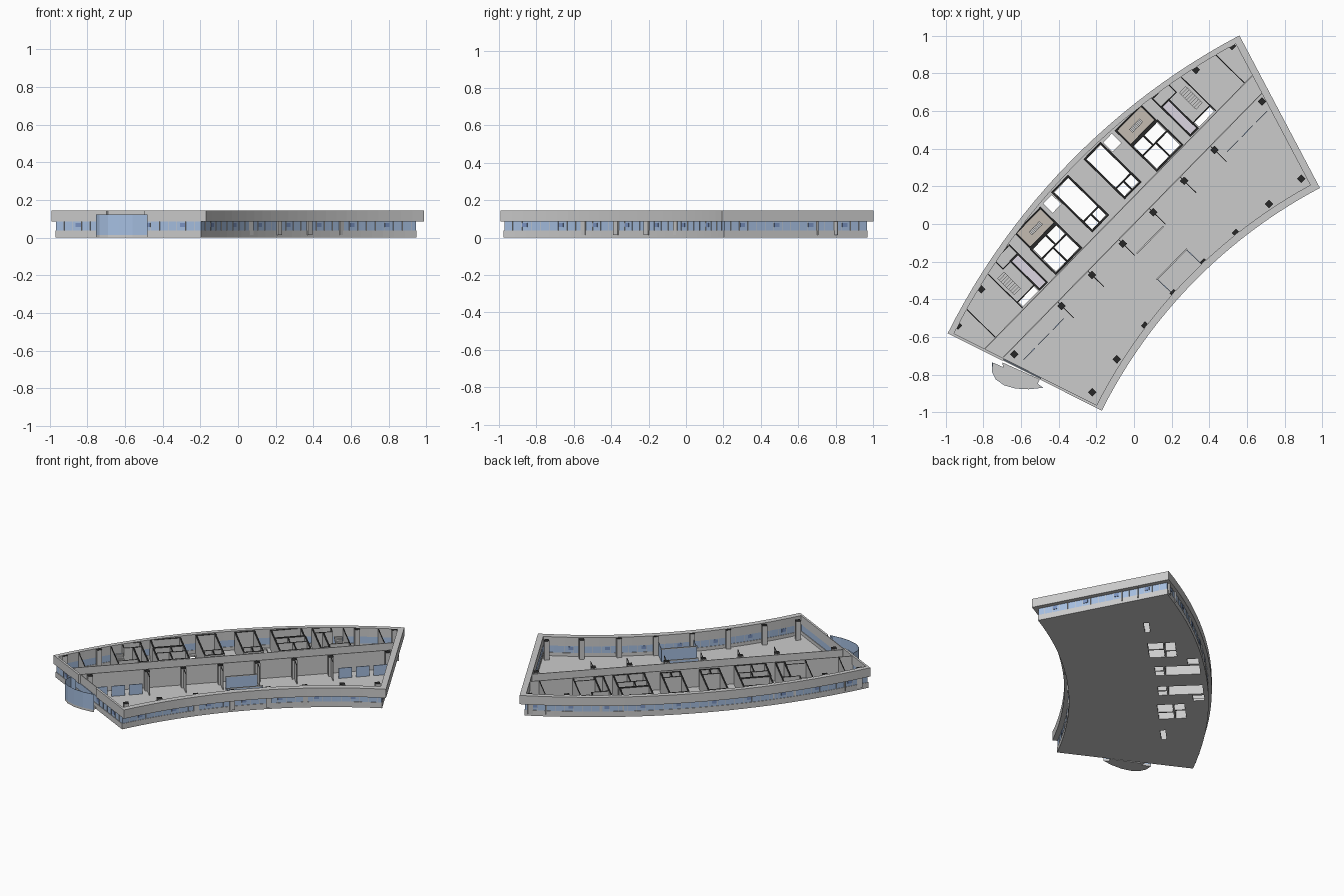
import bpy, bmesh, math
from mathutils import Matrix, Vector

if "Cube" in bpy.data.objects:
    bpy.data.objects.remove(bpy.data.objects["Cube"])

# Local frame: u runs along the building, v points to the outer arc; turned into place at the end
TURN = math.radians(45.6)
CV, RO, RI, H = -3.154, 3.628, 2.712, math.radians(17.77)
FLOOR, TOP = 0.015, 0.142


def mat(name, rgb):
    m = bpy.data.materials.new(name)
    m.diffuse_color = (*rgb, 1)
    m.use_nodes = True
    m.node_tree.nodes["Principled BSDF"].inputs["Base Color"].default_value = m.diffuse_color
    return m


GREY = mat("plain_grey", (0.6, 0.6, 0.6))
DARK = mat("cut_black", (0.02, 0.02, 0.02))
GLASS = mat("glass_blue", (0.38, 0.52, 0.75))
PANE = mat("pane_blue", (0.2, 0.3, 0.55))
BEIGE = mat("floor_beige", (0.55, 0.5, 0.44))
LILAC = mat("floor_lilac", (0.72, 0.67, 0.76))
PALE = mat("floor_pale", (0.7, 0.71, 0.68))


def finish(name, bm, m=GREY, dark_top=False):
    bmesh.ops.recalc_face_normals(bm, faces=bm.faces)
    if dark_top:
        for f in bm.faces:
            f.material_index = 1 if f.normal.z > 0.9 else 0
    me = bpy.data.meshes.new(name)
    bm.to_mesh(me)
    bm.free()
    me.materials.append(m)
    if dark_top:
        me.materials.append(DARK)
    ob = bpy.data.objects.new(name, me)
    ob.rotation_euler.z = TURN
    bpy.context.collection.objects.link(ob)
    return ob


def box(bm, u0, u1, v0, v1, z0, z1):
    M = Matrix.Translation(((u0 + u1) / 2, (v0 + v1) / 2, (z0 + z1) / 2))
    M = M @ Matrix.Diagonal((abs(u1 - u0), abs(v1 - v0), z1 - z0, 1))
    bmesh.ops.create_cube(bm, size=1, matrix=M)


def boxes(name, rects, z0, z1, m=GREY, dark_top=False, mirror=True):
    bm = bmesh.new()
    for u0, u1, v0, v1 in rects:
        for s in ((1, -1) if mirror else (1,)):
            box(bm, s * u0, s * u1, v0, v1, z0, z1)
    return finish(name, bm, m, dark_top)


def prism(name, pts, z0, z1, m=GREY):
    bm = bmesh.new()
    f = bm.faces.new([bm.verts.new((x, y, z0)) for x, y in pts])
    g = bmesh.ops.extrude_face_region(bm, geom=[f])["geom"]
    bmesh.ops.translate(bm, vec=(0, 0, z1 - z0), verts=[e for e in g if isinstance(e, bmesh.types.BMVert)])
    return finish(name, bm, m)


def polar(r, a):
    return (r * math.sin(a), CV + r * math.cos(a))


def sector(outer, inner, left, right, notch=0, n=24):
    """Outline of the curved plan, moved in by a distance on each side."""
    ro, ri = RO - outer, RI + inner
    lo = lambda r, e=left: -H + math.asin(e / r)
    hi = lambda r: H - math.asin(right / r)
    pts = [polar(ro, lo(ro) + (hi(ro) - lo(ro)) * i / n) for i in range(n + 1)]
    pts += [polar(ri, hi(ri) + (lo(ri) - hi(ri)) * i / n) for i in range(n + 1)]
    for r, d in ((3.078, 0), (3.082, notch), (3.298, notch), (3.302, 0)):
        pts.append(polar(r, lo(r, left + d)))
    return pts


def ring(name, a, b, z0, z1, m=GREY):
    bm = bmesh.new()
    loops = [[bm.verts.new((x, y, z)) for x, y in p] for p, z in ((a, z0), (a, z1), (b, z1), (b, z0))]
    n = len(a)
    for k in range(4):
        p, q = loops[k], loops[(k + 1) % 4]
        for i in range(n):
            bm.faces.new((p[i], p[(i + 1) % n], q[(i + 1) % n], q[i]))
    return finish(name, bm, m)


# Facade: base wall, ribbon window, overhanging parapet
inside = sector(0.03, 0.038, 0.014, 0.038)
ring("base_wall", sector(0.02, 0.029, 0.003, 0.028), inside, 0, 0.038)
ring("ribbon_glass", sector(0.023, 0.032, 0.006, 0.031), sector(0.027, 0.035, 0.01, 0.034), 0.038, 0.085, GLASS)
ring("parapet", sector(0, 0, 0, 0, 0.01), inside, 0.085, 0.145)


# Mullions and opening panes, spaced along both arcs and both ends
def facade_spots():
    for r, n in ((RO - 0.023, 40), (RI + 0.032, 30)):
        for i in range(1, n):
            a = -H + 2 * H * i / n
            yield i, polar(r, a), -a
    for s, e in ((-1, 0.006), (1, 0.031)):
        for i in range(1, 17):
            r = RI + 0.02 + (RO - RI - 0.04) * i / 17
            if s > 0 or not 3.05 < r < 3.33:
                yield i, polar(r, s * (H - math.asin(e / r))), math.pi / 2 - s * H


mull, panes = bmesh.new(), bmesh.new()
for i, (u, v), rot in facade_spots():
    base = Matrix.Translation((u, v, 0)) @ Matrix.Rotation(rot, 4, 'Z')
    bmesh.ops.create_cube(mull, size=1, matrix=base @ Matrix.Translation((0, 0, 0.0615)) @ Matrix.Diagonal((0.003, 0.006, 0.047, 1)))
    if i % 4 == 2:
        bmesh.ops.create_cube(panes, size=1, matrix=base @ Matrix.Translation((0.018, 0, 0.068)) @ Matrix.Diagonal((0.03, 0.007, 0.022, 1)))
finish("mullions", mull)
finish("opening_panes", panes, PANE)

# Floor slab with shaft openings
holes = [(0.07, 0.176, 0.205, 0.42), (0.07, 0.118, 0.14, 0.195), (0.128, 0.176, 0.14, 0.195),
         (0.195, 0.26, 0.35, 0.42), (0.295, 0.365, 0.225, 0.292), (0.375, 0.47, 0.225, 0.292),
         (0.295, 0.385, 0.12, 0.215), (0.395, 0.47, 0.12, 0.215), (0.61, 0.725, 0.115, 0.148)]
slab = prism("floor_slab", sector(0.025, 0.034, 0.008, 0.033), 0, FLOOR)
cutter = boxes("shaft_cutter", holes, -0.1, 0.1)
cutter.hide_render = True
mod = slab.modifiers.new("shafts", 'BOOLEAN')
mod.operation, mod.object, mod.solver = 'DIFFERENCE', cutter, 'EXACT'
bpy.context.view_layer.update()
slab.data = bpy.data.meshes.new_from_object(slab.evaluated_get(bpy.context.evaluated_depsgraph_get()))
slab.modifiers.clear()
bpy.data.objects.remove(cutter)

# Core rooms: black-topped walls, mirrored about the middle
T = 0.005


def room(u0, u1, v0, v1):
    return [(u0 - T, u1 + T, v0 - T, v0 + T), (u0 - T, u1 + T, v1 - T, v1 + T),
            (u0 - T, u0 + T, v0 + T, v1 - T), (u1 - T, u1 + T, v0 + T, v1 - T)]


core = room(0.063, 0.183, 0.132, 0.428) + room(0.287, 0.475, 0.305, 0.415)
core += room(0.287, 0.48, 0.112, 0.295) + room(0.545, 0.6, 0.115, 0.33)
core += [(0.068, 0.178, 0.196, 0.204), (0.119, 0.127, 0.137, 0.196),
         (0.292, 0.475, 0.216, 0.224), (0.366, 0.374, 0.224, 0.29), (0.386, 0.394, 0.117, 0.216),
         (0.54, 0.548, 0.335, 0.4), (0.55, 0.62, 0.392, 0.4), (0.605, 0.735, 0.149, 0.155),
         (0.73, 0.736, 0.11, 0.365), (0.605, 0.66, 0.327, 0.333), (0.655, 0.66, 0.333, 0.385)]
boxes("core_walls", core, 0.002, TOP, GREY, True)

# Corridor walls, end partitions and stubs beside the columns
boxes("corridor_walls", [(-1.035, 1.035, 0.1, 0.105), (-0.99, 0.99, -0.002, 0.003)], FLOOR, TOP, mirror=False)
boxes("partitions", [(0.943, 0.948, 0.105, 0.335)] +
      [(u - 0.002, u + 0.002, -0.12, -0.003) for u in (0.116, 0.35, 0.58)], FLOOR, TOP, GREY, True)

# Square columns
spots = [(0.116, -0.03), (0.35, -0.03), (0.58, -0.03), (0.94, -0.03), (0.115, -0.408),
         (0.345, -0.42), (0.577, -0.438), (0.794, -0.467), (1.04, 0.29), (0.815, 0.338)]
boxes("columns", [(u - 0.016, u + 0.016, v - 0.016, v + 0.016) for u, v in spots], FLOOR, TOP + 0.002, GREY, True)

# Coloured room floors
boxes("beige_floors", [(0.292, 0.47, 0.31, 0.41)], FLOOR, FLOOR + 0.002, BEIGE)
boxes("lilac_floors", [(0.55, 0.595, 0.12, 0.325)], FLOOR, FLOOR + 0.002, LILAC)
boxes("stair_floors", [(0.605, 0.728, 0.156, 0.36)], FLOOR, FLOOR + 0.002, PALE)

# Stair flights
steps = bmesh.new()
for s in (1, -1):
    for i in range(9):
        z = FLOOR + 0.011 * (i + 1)
        v, u = 0.19 + 0.014 * i, 0.34 + 0.009 * i
        box(steps, s * 0.665, s * 0.715, v, v + 0.014, z - 0.011, z)
        box(steps, s * u, s * (u + 0.009), 0.345, 0.37, z - 0.011, z)
finish("stair_flights", steps, PALE)

# Glass screens and meeting box in the open office
screens = [(u, u + 0.085, -0.087, -0.083) for u in (0.62, 0.73, 0.84)]
boxes("glass_screens", screens, FLOOR, 0.085, GLASS)
boxes("meeting_glass", [(-0.124, 0.1, -0.295, -0.291), (-0.124, -0.12, -0.4, -0.295), (0.096, 0.1, -0.4, -0.295),
                        (-0.1, 0.1, -0.122, -0.118)], FLOOR, 0.1, GLASS, mirror=False)
boxes("meeting_frame", [(-0.127, 0.103, -0.297, -0.289), (-0.102, 0.102, -0.124, -0.116)], 0.1, 0.106, mirror=False)

# Curved glass porch on the short end (plan points given in world x, y)
porch = [(-0.70, -0.735), (-0.695, -0.76), (-0.753, -0.735), (-0.755, -0.785), (-0.735, -0.825), (-0.69, -0.857),
         (-0.63, -0.874), (-0.56, -0.878), (-0.482, -0.87), (-0.512, -0.848), (-0.50, -0.825)]
plan = [(Matrix.Rotation(-TURN, 3, 'Z') @ Vector((x, y, 0))).xy for x, y in porch]
prism("porch_floor", plan, 0, FLOOR)
mid = sum((Vector(p) for p in plan), Vector((0, 0))) / len(plan)
bm = bmesh.new()
for a, b in zip(plan[1:], plan[2:-1]):
    q = [a, b, b + (mid - b) * 0.03, a + (mid - a) * 0.03]
    lo, hi = ([bm.verts.new((p.x, p.y, z)) for p in q] for z in (FLOOR, 0.122))
    bm.faces.new(lo)
    bm.faces.new(hi)
    for i in range(4):
        j = (i + 1) % 4
        bm.faces.new((lo[i], lo[j], hi[j], hi[i]))
finish("porch_glass", bm, GLASS)
